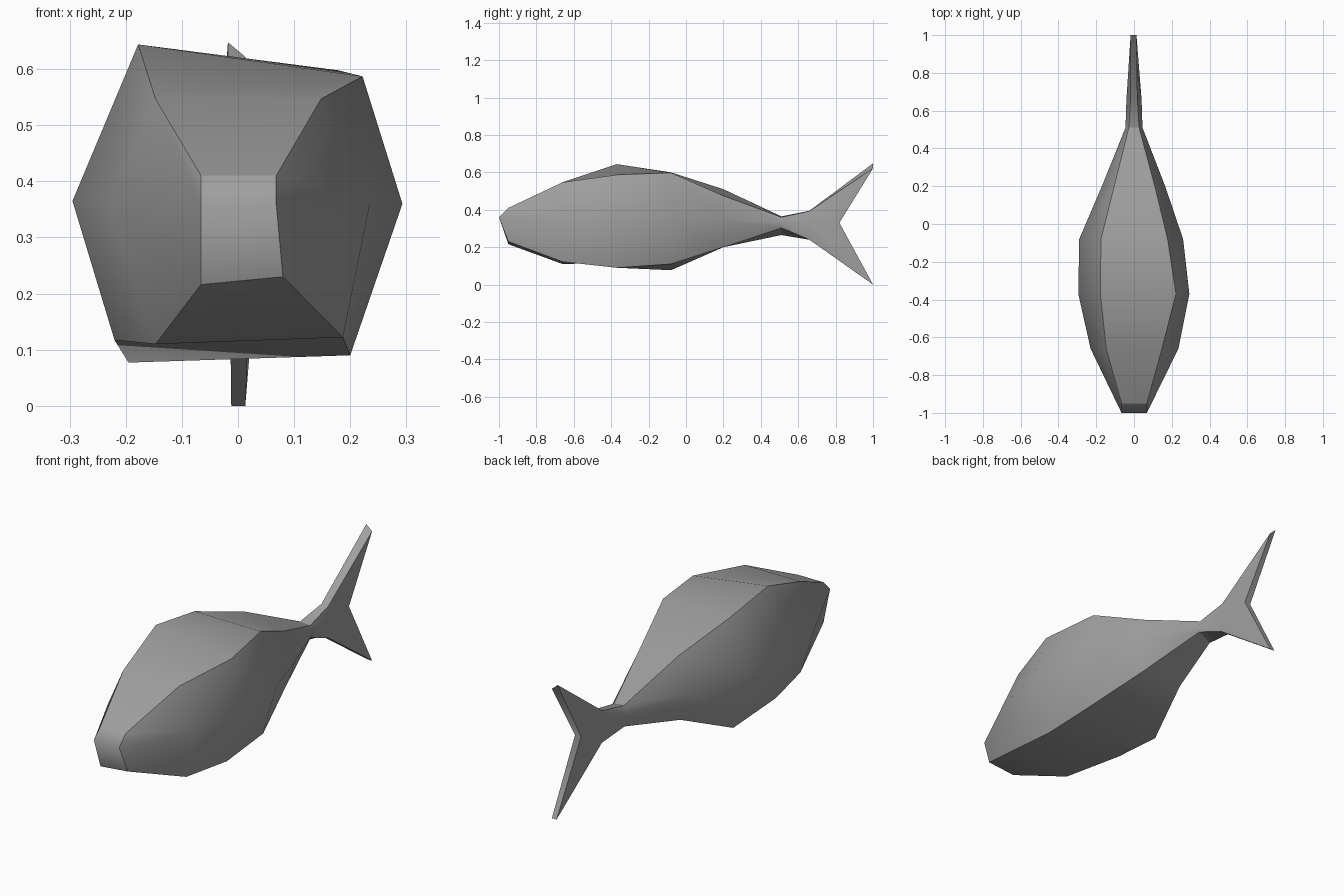
import bpy
import bmesh

cube = bpy.data.objects.get("Cube")
if cube:
    bpy.data.objects.remove(cube)

# One plain grey skin
grey = bpy.data.materials.new("grey")
GREY = (0.35, 0.35, 0.35, 1.0)
grey.use_nodes = True
grey.diffuse_color = GREY
grey.node_tree.nodes["Principled BSDF"].inputs["Base Color"].default_value = GREY

# Six-sided rings from snout to tail tips.
# Each: y of ridge and belly, y of flank, then (x, z) for
# left ridge, left flank, left belly, right belly, right flank, right ridge
RINGS = [
    (-0.95, -1.00, (.068, .41), (.068, .36), (.08, .23), (-.066, .216), (-.066, .36), (-.066, .41)),
    (-0.66, -0.66, (.148, .547), (.235, .36), (.187, .122), (-.147, .11), (-.23, .36), (-.147, .547)),
    (-0.37, -0.37, (.222, .587), (.293, .36), (.20, .09), (-.22, .117), (-.295, .365), (-.178, .644)),
    (-0.08, -0.08, (.178, .598), (.26, .355), (.19, .11), (-.195, .077), (-.29, .36), (-.175, .60)),
    (0.20, 0.20, (.11, .475), (.165, .345), (.11, .20), (-.11, .20), (-.17, .345), (-.105, .51)),
    (0.51, 0.51, (.027, .36), (.045, .332), (.03, .303), (-.03, .265), (-.045, .332), (-.027, .365)),
    (0.66, 0.66, (.018, .393), (.04, .33), (.022, .24), (-.015, .24), (-.04, .33), (-.018, .395)),
    (1.00, 0.82, (.013, .622), (.016, .33), (.013, 0), (-.012, 0), (-.016, .33), (-.018, .648)),
]

bm = bmesh.new()
rings = []
for y_edge, y_flank, *points in RINGS:
    rings.append([bm.verts.new((x, y_flank if i in (1, 4) else y_edge, z))
                  for i, (x, z) in enumerate(points)])

# Skin between neighbouring rings
for a, b in zip(rings, rings[1:]):
    for i in range(6):
        j = (i + 1) % 6
        bm.faces.new((a[i], a[j], b[j], b[i]))

# Snout tip and tail fork, each folded along the flank line
for r in (rings[0], rings[-1]):
    bm.faces.new((r[0], r[1], r[4], r[5]))
    bm.faces.new((r[1], r[2], r[3], r[4]))
bmesh.ops.recalc_face_normals(bm, faces=bm.faces[:])

for face in bm.faces:
    face.smooth = True

# Sharp ridge and belly lines, and sharp rims at both ends
for a, b in zip(rings, rings[1:]):
    for i in (0, 2, 3, 5):
        bm.edges.get((a[i], b[i])).smooth = False
for r in (rings[0], rings[-1]):
    for i in range(6):
        bm.edges.get((r[i], r[(i + 1) % 6])).smooth = False
# Crease where the tail fin starts
for i in (2, 5):
    bm.edges.get((rings[5][i], rings[5][(i + 1) % 6])).smooth = False

mesh = bpy.data.meshes.new("fish_body")
bm.to_mesh(mesh)
bm.free()
mesh.materials.append(grey)
fish = bpy.data.objects.new("fish_body", mesh)
bpy.context.collection.objects.link(fish)
